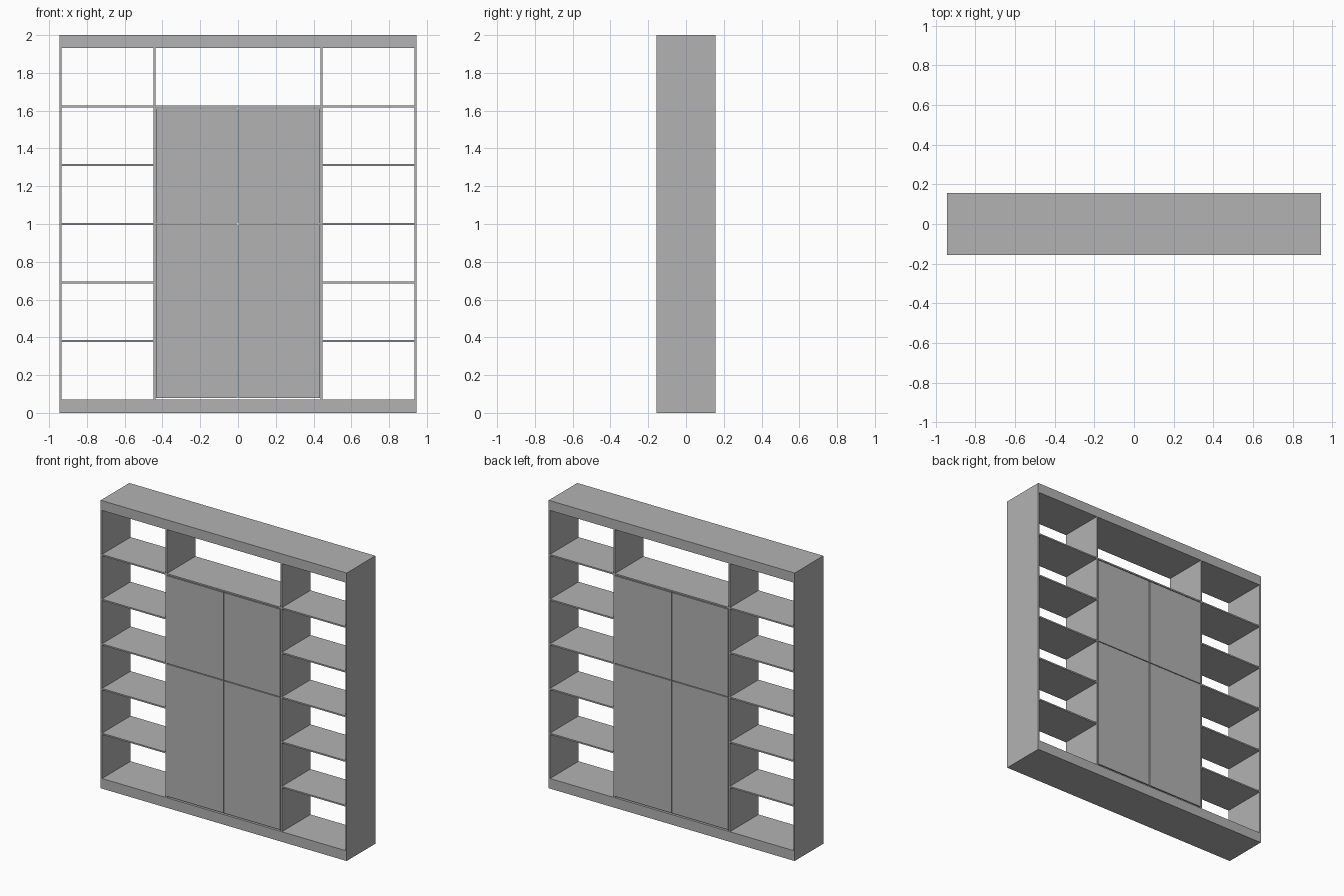
import bpy

if "Cube" in bpy.data.objects:
    bpy.data.objects.remove(bpy.data.objects["Cube"], do_unlink=True)

grey = bpy.data.materials.new("plain grey")
grey.use_nodes = True
COLOUR = (0.448, 0.448, 0.448, 1)
grey.diffuse_color = COLOUR
grey.node_tree.nodes["Principled BSDF"].inputs["Base Color"].default_value = COLOUR

W, D, H = 0.945, 0.157, 2.0      # half width, half depth, height
BOARD = 0.01                     # board thickness
BASE, TOP = 0.07, 1.932          # inner faces of plinth and top
INNER, OUTER = 0.437, W - BOARD  # inner faces of dividers and side panels
STEP = (TOP - BASE) / 6
GAP = 0.0025


def box(name, x, y, z):
    """Box from (min, max) ranges on each axis."""
    size = [b - a for a, b in (x, y, z)]
    centre = [(a + b) / 2 for a, b in (x, y, z)]
    bpy.ops.mesh.primitive_cube_add(size=1, location=centre)
    ob = bpy.context.object
    ob.name = name
    ob.scale = size
    bpy.ops.object.transform_apply(location=False, rotation=False, scale=True)
    ob.data.materials.append(grey)
    return ob


def span(side, a, b):
    return tuple(sorted((side * a, side * b)))


DEPTH = (-D, D)

# Plinth and top slab
box("plinth", (-W, W), DEPTH, (0, BASE))
box("top_slab", (-W, W), DEPTH, (TOP, H))

# Shelf over the cupboard
shelf_z = BASE + 5 * STEP
box("cupboard_top", (-INNER, INNER), DEPTH, (shelf_z - BOARD / 2, shelf_z + BOARD / 2))

# Cupboard door heights: lower and upper rows
middle = BASE + 3 * STEP
rows = {"lower": (BASE + BOARD, middle - GAP),
        "upper": (middle + GAP, shelf_z - BOARD / 2 - 2 * GAP)}

for side, label in ((1, "left"), (-1, "right")):
    # Uprights
    box(label + "_side_panel", span(side, OUTER, W), DEPTH, (BASE, TOP))
    box(label + "_divider", span(side, INNER, INNER + BOARD), DEPTH, (BASE, TOP))

    # Open shelves
    for i in range(1, 6):
        z = BASE + i * STEP
        box(f"{label}_shelf_{i}", span(side, INNER + BOARD, OUTER), DEPTH,
            (z - BOARD / 2, z + BOARD / 2))

    # Doors on the front and back
    for row, heights in rows.items():
        for face, y in (("front", (-D, -D + BOARD)), ("back", (D - BOARD, D))):
            box(f"{face}_{row}_{label}_door", span(side, GAP, INNER - GAP), y, heights)
